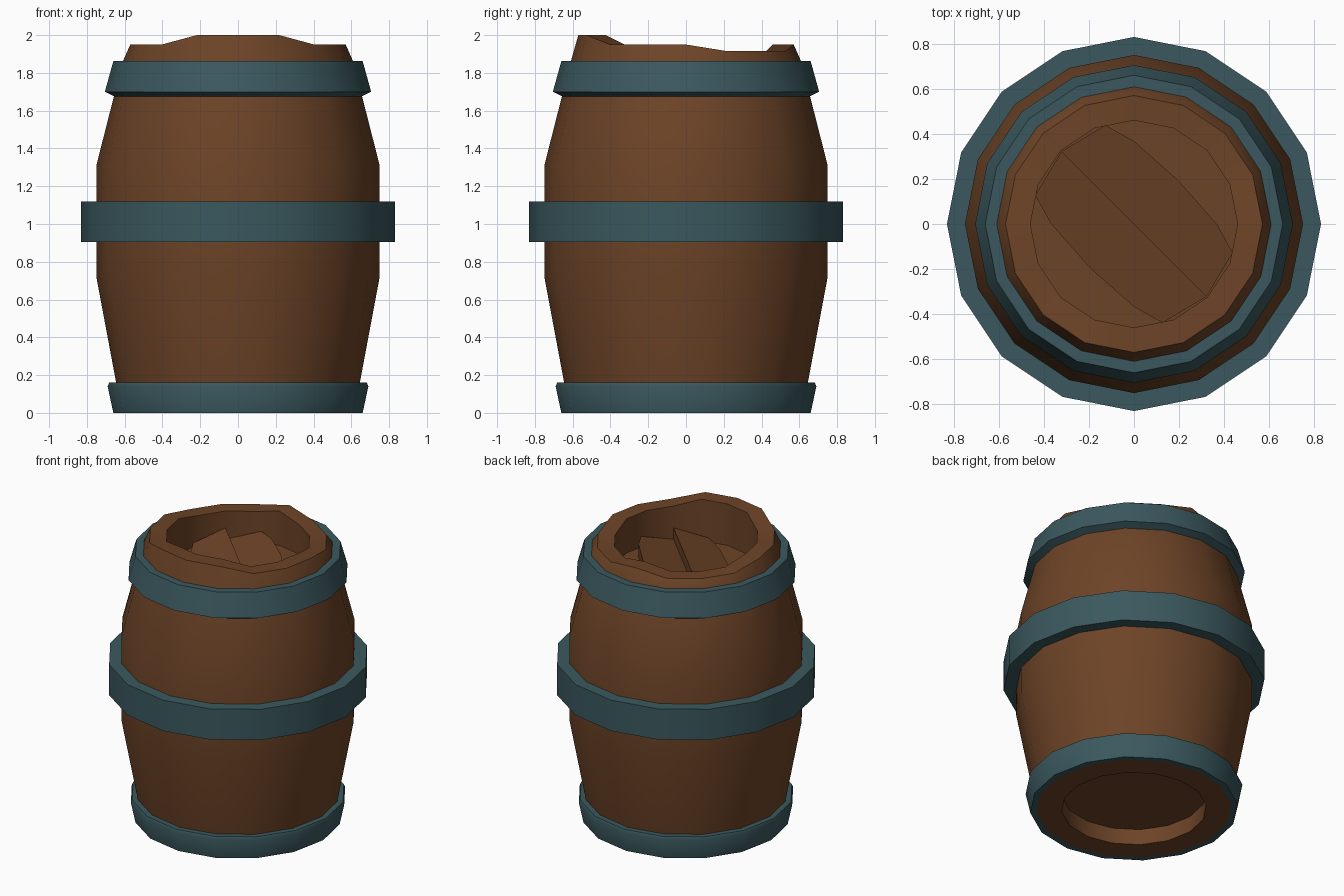
import bpy, bmesh, math

if "Cube" in bpy.data.objects:
    bpy.data.objects.remove(bpy.data.objects["Cube"])

SIDES = 16


def material(name, color):
    m = bpy.data.materials.new(name)
    m.diffuse_color = (*color, 1)
    m.use_nodes = True
    m.node_tree.nodes["Principled BSDF"].inputs["Base Color"].default_value = m.diffuse_color
    return m


WOOD = material("brown wood", (0.152, 0.057, 0.020))
IRON = material("blue grey iron", (0.043, 0.098, 0.112))


def finish(bm, name, mat, smooth=True):
    bmesh.ops.recalc_face_normals(bm, faces=bm.faces)
    me = bpy.data.meshes.new(name)
    bm.to_mesh(me)
    bm.free()
    me.materials.append(mat)
    ob = bpy.data.objects.new(name, me)
    bpy.context.collection.objects.link(ob)
    if smooth:
        bpy.ops.object.select_all(action='DESELECT')
        bpy.context.view_layer.objects.active = ob
        ob.select_set(True)
        bpy.ops.object.shade_smooth_by_angle(angle=math.radians(35))
    return ob


def lathe(name, profile, mat, loop, height=lambda k, z: z):
    """Turn a (radius, z) profile; loop joins last ring to first, else ends are capped."""
    bm = bmesh.new()
    rings = []
    for r, z in profile:
        rings.append([bm.verts.new((r * math.cos(k * math.tau / SIDES),
                                    r * math.sin(k * math.tau / SIDES),
                                    height(k, z))) for k in range(SIDES)])
    pairs = list(zip(rings, rings[1:]))
    if loop:
        pairs.append((rings[-1], rings[0]))
    else:
        bm.faces.new(rings[0])
        bm.faces.new(rings[-1])
    for a, b in pairs:
        for k in range(SIDES):
            n = (k + 1) % SIDES
            bm.faces.new((a[k], a[n], b[n], b[k]))
    return finish(bm, name, mat)


# broken rim: raised at the front, chipped on both back quarters
def rim(k, z):
    if z != 1.95:
        return z
    if k in (11, 12, 13):
        return 2.0
    return 1.915 if k in (1, 2, 3, 5, 6, 7) else z


# wooden body with recessed bottom and sunken lid
lathe("barrel_body", [(0.46, 0.11), (0.46, 0), (0.62, 0), (0.645, 0.16), (0.75, 0.72),
                      (0.75, 1.31), (0.61, 1.86), (0.57, 1.95), (0.46, 1.95),
                      (0.46, 1.71)], WOOD, False, rim)

# iron hoops
lathe("bottom_hoop", [(0.62, 0), (0.66, 0), (0.69, 0.14), (0.682, 0.16), (0.635, 0.16)], IRON, True)
lathe("middle_hoop", [(0.74, 0.905), (0.83, 0.905), (0.83, 1.12), (0.74, 1.12)], IRON, True)
lathe("top_hoop", [(0.655, 1.675), (0.705, 1.70), (0.66, 1.862), (0.605, 1.862)], IRON, True)


# two tilted lid boards lying diagonally inside the top
OUTLINE = [(0, -0.455), (0.22, -0.40), (0.26, -0.26), (0.276, 0),
           (0.26, 0.26), (0.22, 0.40), (0, 0.455)]
for name, side in (("lid_board_left", -1), ("lid_board_right", 1)):
    bm = bmesh.new()
    top, low = [], []
    for s, t in OUTLINE:
        s *= side
        x, y = (s + t) * math.sqrt(0.5), (s - t) * math.sqrt(0.5)
        rise = s / 0.276 + (1 if side < 0 else 0)
        top.append(bm.verts.new((x, y, 1.72 + 0.08 * rise)))
        low.append(bm.verts.new((x, y, 1.70)))
    bm.faces.new(top)
    bm.faces.new(low)
    for i in range(len(top)):
        j = (i + 1) % len(top)
        bm.faces.new((top[i], top[j], low[j], low[i]))
    finish(bm, name, WOOD, False)
